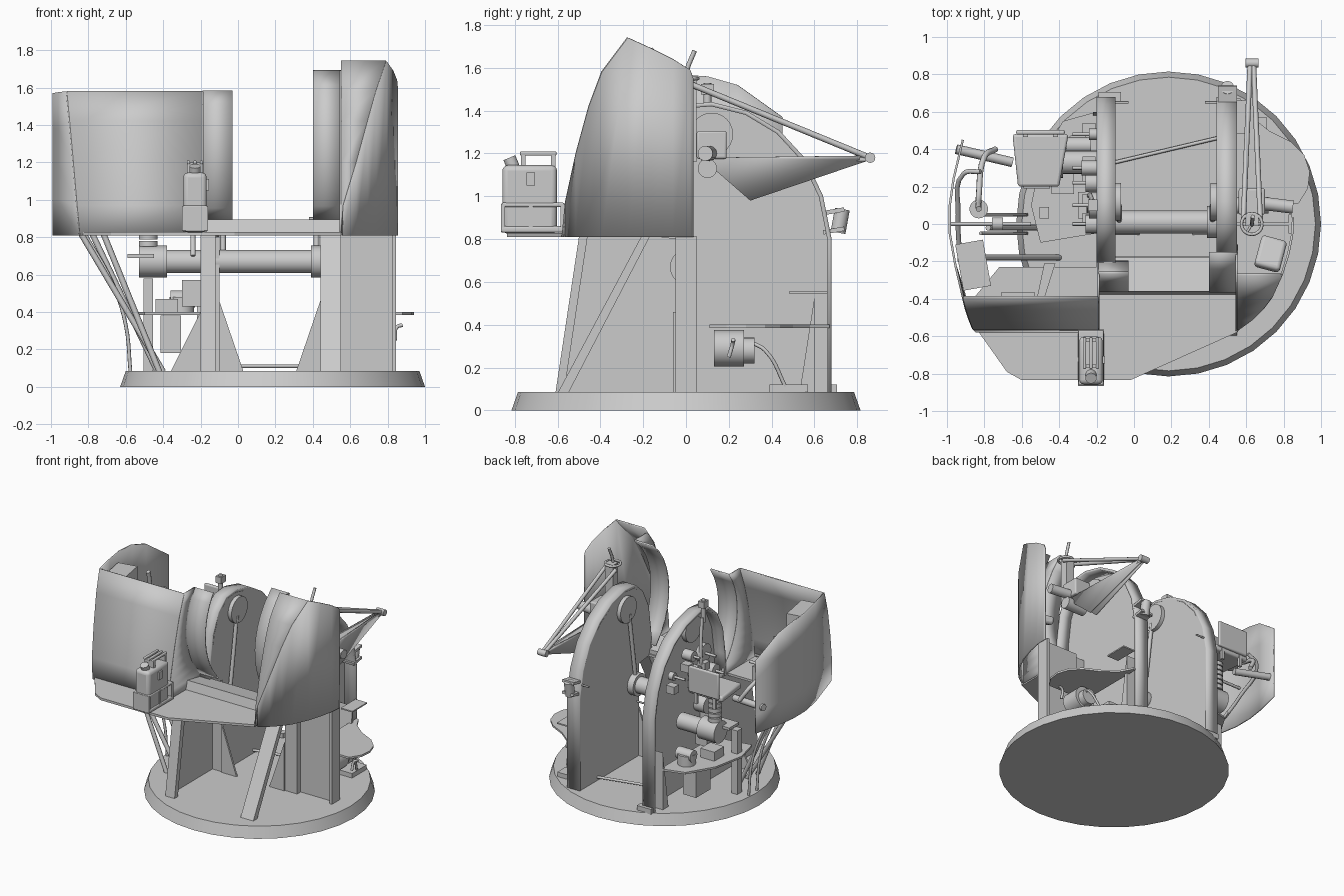
import bpy, math
from mathutils import Vector


def mesh(name, verts, faces, thick=0, smooth=False, bevel=0):
    me = bpy.data.meshes.new(name)
    me.from_pydata([tuple(v) for v in verts], [], faces)
    ob = bpy.data.objects.new(name, me)
    bpy.context.collection.objects.link(ob)
    if thick:
        m = ob.modifiers.new("thickness", 'SOLIDIFY')
        m.thickness, m.offset = thick, 0
    if bevel:
        m = ob.modifiers.new("round", 'BEVEL')
        m.width, m.segments = bevel, 3
    if smooth:
        bpy.context.view_layer.objects.active = ob
        bpy.ops.object.select_all(action='DESELECT')
        ob.select_set(True)
        bpy.ops.object.shade_smooth_by_angle()
    return ob


def box(name, c, s, rot=(0, 0, 0), bevel=0):
    v = [(x * s[0] / 2, y * s[1] / 2, z * s[2] / 2) for x in (-1, 1) for y in (-1, 1) for z in (-1, 1)]
    f = [(0, 1, 3, 2), (4, 6, 7, 5), (0, 4, 5, 1), (2, 3, 7, 6), (0, 2, 6, 4), (1, 5, 7, 3)]
    ob = mesh(name, v, f, bevel=bevel, smooth=bevel > 0)
    ob.location, ob.rotation_euler = c, [math.radians(a) for a in rot]
    return ob


def prism(name, pts, axis, a, b, bevel=0):
    """Extrude a 2D outline along x (pts = y,z), y (pts = x,z) or z (pts = x,y)."""
    def put(p, t):
        return {'x': (t, *p), 'y': (p[0], t, p[1]), 'z': (*p, t)}[axis]
    n = len(pts)
    f = [tuple(range(n))[::-1], tuple(range(n, 2 * n))]
    f += [(i, (i + 1) % n, (i + 1) % n + n, i + n) for i in range(n)]
    return mesh(name, [put(p, t) for t in (a, b) for p in pts], f, bevel=bevel, smooth=bevel > 0)


def cyl(name, p0, p1, r, r2=None, n=20):
    p0, p1 = Vector(p0), Vector(p1)
    q = (p1 - p0).to_track_quat('Z', 'Y')
    ring = [(math.cos(2 * math.pi * i / n), math.sin(2 * math.pi * i / n)) for i in range(n)]
    v = [p + q @ Vector((x * k, y * k, 0)) for p, k in ((p0, r), (p1, r2 or r)) for x, y in ring]
    f = [tuple(range(n))[::-1], tuple(range(n, 2 * n))]
    f += [(i, (i + 1) % n, (i + 1) % n + n, i + n) for i in range(n)]
    return mesh(name, v, f, smooth=True)


def pipe(name, pts, r):
    cu = bpy.data.curves.new(name, 'CURVE')
    cu.dimensions, cu.bevel_depth, cu.bevel_resolution, cu.use_fill_caps = '3D', r, 2, True
    cu.resolution_u = 5
    sp = cu.splines.new('BEZIER')
    sp.bezier_points.add(len(pts) - 1)
    for b, p in zip(sp.bezier_points, pts):
        b.co, b.handle_left_type, b.handle_right_type = p, 'AUTO', 'AUTO'
    ob = bpy.data.objects.new(name, cu)
    bpy.context.collection.objects.link(ob)
    bpy.ops.object.select_all(action='DESELECT')
    bpy.context.view_layer.objects.active = ob
    ob.select_set(True)
    bpy.ops.object.convert(target='MESH')


def sheet(name, rows, thick=0.012):
    n = len(rows[0])
    f = [(i * n + j, i * n + j + 1, (i + 1) * n + j + 1, (i + 1) * n + j)
         for i in range(len(rows) - 1) for j in range(n - 1)]
    return mesh(name, [p for r in rows for p in r], f, thick, smooth=True)


# turntable base
cyl("base_disc", (0.185, 0, 0), (0.185, 0, 0.085), 0.815, 0.785, 32)

# trunnion cheeks: plate, curved flange, gussets and trunnion hubs
edge = [(0.67, 0.08), (0.67, 0.8), (0.63, 1.0), (0.55, 1.17), (0.43, 1.3), (0.28, 1.39),
        (0.12, 1.43), (0.0, 1.42), (-0.09, 1.34), (-0.16, 1.2), (-0.19, 1.0), (-0.2, 0.82)]
for side, inner, outer in (("left", -0.1, -0.2), ("right", 0.44, 0.55)):
    d = 1 if outer > inner else -1
    prism(side + "_cheek_plate", edge + [(-0.05, 0.8), (-0.05, 0.08)], 'x', inner, inner + 0.015 * d)
    sheet(side + "_cheek_flange", [[(x, y, z) for x in (inner, outer)] for y, z in edge], 0.02)
    box(side + "_front_post", ((inner + outer) / 2, -0.03, 0.44), (0.1, 0.04, 0.72))
    cyl(side + "_trunnion_hub", (inner - 0.03 * d, 0.12, 1.29), (inner + 0.05 * d, 0.12, 1.29), 0.1, n=24)
    prism(side + "_inner_gusset", [(inner, 0.08), (inner - 0.13 * d, 0.08), (inner, 0.46)], 'y', -0.06, -0.045)
    prism(side + "_rear_gusset", [(0.53, 0.08), (0.6, 0.08), (0.6, 0.53)], 'x', inner + 0.02 * d, outer + 0.02 * d)
    pipe(side + "_tie_rod", [(inner - 0.02 * d, 0.1, 1.25), (inner - 0.02 * d, 0.02, 0.72)], 0.015)

# front legs and supporting walls
prism("right_front_leg", [(-0.6, 0.08), (-0.55, 0.08), (-0.17, 0.81), (-0.21, 0.81)], 'x', 0.44, 0.55)
prism("left_front_wall", [(-0.61, 0.08), (-0.05, 0.08), (-0.05, 0.81), (-0.5, 0.81)], 'x', -0.2, -0.185)
prism("left_front_leg", [(-0.61, 0.08), (-0.57, 0.08), (-0.46, 0.81), (-0.5, 0.81)], 'x', -0.2, -0.12)
prism("left_outer_gusset", [(-0.2, 0.08), (-0.36, 0.08), (-0.2, 0.4)], 'y', -0.3, -0.285)
box("right_cross_wall", (0.69, 0.0, 0.45), (0.3, 0.015, 0.73))
box("right_outer_post", (0.835, 0.0, 0.45), (0.02, 0.1, 0.73))
cyl("cross_tube", (-0.2, 0.01, 0.67), (0.44, 0.01, 0.67), 0.062, n=24)
cyl("tube_hub", (0.39, 0.01, 0.67), (0.45, 0.01, 0.67), 0.085)
pipe("floor_rod", [(-0.1, 0.33, 0.11), (0.45, 0.46, 0.11)], 0.01)

# platform under the shields
prism("shield_platform", [(-0.85, -0.55), (-0.68, -0.79), (-0.6, -0.835), (-0.02, -0.835), (0.55, -0.58),
                          (0.55, -0.17), (-0.2, -0.17), (-0.2, -0.23), (-0.72, -0.23), (-0.86, -0.4)], 'z', 0.81, 0.828)
prism("platform_step", [(-0.38, 0.82), (-0.18, 0.82), (-0.18, 0.86), (-0.36, 0.895)], 'x', -0.19, 0.55)

# shields: front curve profile shared by both
prof = [(-0.575, 0.81), (-0.56, 0.97), (-0.51, 1.2), (-0.45, 1.42), (-0.39, 1.58), (-0.27, 1.74)]


def front_y(z):
    for (y0, z0), (y1, z1) in zip(prof, prof[1:]):
        if z <= z1 + 1e-6:
            return y0 + (y1 - y0) * (z - z0) / (z1 - z0)


def arc_y(z):
    return 0.17 - math.sqrt(0.53 ** 2 - (z - 1.27) ** 2)


left_x = [-0.845, -0.86, -0.88, -0.9, -0.915]
right_x = [0.55, 0.56, 0.63, 0.69, 0.735, 0.79]
sheet("left_shield_front", [[(x, y, z), (-0.19, y, z)] for (y, z), x in zip(prof, left_x)])
plan = [(-0.955, -0.22, 1.575), (-0.985, -0.05, 1.57), (-0.985, 0.1, 1.56), (-0.965, 0.24, 1.52), (-0.915, 0.45, 1.37)]
sheet("left_shield_side", [[(x, y, z)] + [(px, py, 0.81 + (pz - 0.81) * i / 4) for px, py, pz in plan]
                           for i, ((y, z), x) in enumerate(zip(prof, left_x))])
sheet("right_shield_front", [[(0.55, y, z), (x + 0.002, y, z)] for (y, z), x in zip(prof, right_x)])
cols = [(x, y, z) for (y, z), x in zip(prof[1:], right_x[1:])]
cols += [(0.825, -0.16, 1.69), (0.845, -0.06, 1.64), (0.85, 0.02, 1.59), (0.85, 0.035, 1.55)]
sheet("right_shield_side", [[(x, y, 0.81) for x, y, z in cols], cols])
for side, x0, x1, top in (("left", -0.19, -0.03, 1.58), ("right", 0.55, 0.4, 1.69)):
    zs = [0.89 + (top - 0.89) * i / 10 for i in range(11)]
    sheet(side + "_inner_arc_shield", [[(x0, arc_y(z), z), (x1, arc_y(z), z)] for z in zs])
    sheet(side + "_shield_return", [[(x0, front_y(z), z), (x0, arc_y(z), z)] for z in [0.82] + zs])

# fuel can in its holder
box("can_body", (-0.23, -0.73, 0.985), (0.125, 0.255, 0.32), bevel=0.025)
box("can_holder", (-0.23, -0.715, 0.845), (0.14, 0.3, 0.03), bevel=0.01)
box("can_holder_band", (-0.23, -0.715, 0.96), (0.135, 0.295, 0.02), bevel=0.008)
for y in (-0.855, -0.725, -0.575):
    box("can_holder_strap", (-0.23, y, 0.9), (0.137, 0.02, 0.13))
for dx in (-0.035, 0, 0.035):
    box("can_handle", (-0.23 + dx, -0.69, 1.2), (0.018, 0.17, 0.02), bevel=0.006)
for y in (-0.76, -0.62):
    box("can_handle_leg", (-0.23, y, 1.165), (0.085, 0.02, 0.07))
cyl("can_cap", (-0.23, -0.8, 1.12), (-0.23, -0.825, 1.18), 0.03)
box("can_latch", (-0.165, -0.725, 1.08), (0.02, 0.04, 0.06))

# rear sight arm: two converging tubes, lower plates, handwheel
for dx in (-0.045, 0.045):
    pipe("sight_arm_tube", [(0.63 + dx, 0.03, 1.52), (0.63 + dx * 0.2, 0.86, 1.18)], 0.014)
    sheet("sight_arm_plate", [[(0.63 + dx, 0.07, 1.18), (0.63 + dx * 0.2, 0.86, 1.19)],
                              [(0.63 + dx * 0.6, 0.3, 0.98), (0.63 + dx * 0.2, 0.86, 1.17)]], 0.01)
prism("sight_arm_bottom", [(0.59, 0.07), (0.67, 0.07), (0.645, 0.85), (0.615, 0.85)], 'z', 1.165, 1.18)
cyl("sight_arm_tip", (0.595, 0.86, 1.18), (0.665, 0.86, 1.18), 0.024)
cyl("sight_arm_pivot", (0.55, 0.1, 1.13), (0.72, 0.1, 1.13), 0.045)
box("sight_arm_mount", (0.63, 0.02, 1.36), (0.07, 0.06, 0.4))
ring = [(0.63 + 0.055 * math.cos(a * math.pi / 6), 0.055 * math.sin(a * math.pi / 6), 1.55) for a in range(13)]
pipe("handwheel_rim", ring, 0.009)
for i in (0, 4, 8):
    pipe("handwheel_spoke", [(0.63, 0, 1.55), ring[i]], 0.007)
pipe("handwheel_stem", [(0.63, 0, 1.4), (0.63, 0, 1.57), (0.635, 0.04, 1.68)], 0.011)

# right-hand loader's platform and fittings
prism("right_footplate", [(0.55, 0.11), (0.88, 0.11), (0.93, 0.19), (0.94, 0.28), (0.91, 0.37), (0.84, 0.44),
                          (0.72, 0.5), (0.62, 0.58), (0.57, 0.67), (0.55, 0.67)], 'z', 0.385, 0.4)
cyl("right_motor", (0.68, 0.13, 0.29), (0.68, 0.27, 0.29), 0.085)
cyl("right_motor_end", (0.68, 0.27, 0.28), (0.68, 0.32, 0.28), 0.06)
pipe("right_motor_cable", [(0.7, 0.3, 0.32), (0.72, 0.37, 0.28), (0.7, 0.47, 0.1)], 0.009)
box("right_floor_box", (0.65, 0.48, 0.1), (0.12, 0.18, 0.04))
pipe("right_pedal", [(0.84, 0.2, 0.25), (0.85, 0.22, 0.32), (0.88, 0.22, 0.33)], 0.01)
box("right_gear_box", (0.63, 0.12, 1.24), (0.14, 0.14, 0.13), bevel=0.01)
cyl("right_drive", (0.69, 0.11, 1.2), (0.85, 0.09, 1.2), 0.035)
box("right_shield_pad", (0.73, -0.16, 1.1), (0.14, 0.18, 0.06), (-25, 0, -15), 0.02)
box("right_rail", (0.6, 0.57, 0.55), (0.1, 0.18, 0.01))

# rear bracket, lamp and sights on the cheeks
pipe("left_bracket_pin", [(-0.12, 0.65, 0.9), (-0.03, 0.65, 0.9)], 0.007)
pipe("right_bracket_pin", [(0.38, 0.65, 0.9), (0.55, 0.65, 0.9)], 0.007)
cyl("rear_lamp", (0.5, 0.71, 0.83), (0.5, 0.73, 0.94), 0.035)
for z in (0.84, 0.93):
    box("lamp_clamp", (0.5, 0.69, z), (0.1, 0.1, 0.02), (10, 0, 0))
box("left_sight_head", (-0.22, 0.1, 1.5), (0.05, 0.06, 0.05))
cyl("left_sight_post", (-0.22, 0.1, 1.36), (-0.22, 0.1, 1.53), 0.018)

# left gunner's seat on its bearing arm
seat = [(-0.65, 0.48), (-0.62, 0.2), (-0.4, 0.2), (-0.35, 0.48)]
prism("left_seat", seat, 'z', 0.985, 1.03, bevel=0.015)
box("left_seat_back", (-0.5, 0.49, 1.11), (0.26, 0.025, 0.2), bevel=0.01)
for x in (-0.58, -0.42):
    box("seat_back_bar", (x, 0.475, 1.0), (0.025, 0.02, 0.16))
cyl("seat_bearing", (-0.53, 0.33, 0.67), (-0.38, 0.33, 0.67), 0.085)
cyl("seat_arm", (-0.38, 0.33, 0.67), (-0.19, 0.33, 0.67), 0.062)
for i in range(6):
    cyl("seat_spring", (-0.48, 0.33, 0.75 + 0.038 * i), (-0.48, 0.33, 0.78 + 0.038 * i), 0.05)

# left footplate, equipment boxes and struts
prism("left_footplate", [(-0.2, 0.6), (-0.2, -0.05), (-0.5, -0.1), (-0.55, 0.1), (-0.5, 0.35), (-0.38, 0.55)], 'z', 0.385, 0.4)
box("left_lower_box", (-0.36, 0.38, 0.28), (0.11, 0.18, 0.2))
box("left_upper_box", (-0.25, 0.1, 0.5), (0.1, 0.14, 0.14))
box("left_case", (-0.38, 0.22, 0.43), (0.12, 0.12, 0.08))
cyl("left_pump", (-0.3, 0.42, 0.4), (-0.3, 0.42, 0.48), 0.065)
cyl("left_pump_cap", (-0.36, 0.42, 0.47), (-0.23, 0.42, 0.47), 0.045)
box("left_floor_step", (-0.13, 0.68, 0.1), (0.12, 0.05, 0.04))
box("left_post", (-0.48, 0.06, 0.33), (0.05, 0.06, 0.5))
for x0, x1, y in ((-0.4, -0.84, -0.18), (-0.42, -0.72, -0.28), (-0.43, -0.78, -0.02)):
    pipe("left_shield_strut", [(x0, y, 0.08), (x1, y, 0.82)], 0.016)
for y in (-0.05, 0.05):
    pipe("left_cable", [(-0.82, y, 0.82), (-0.67, y, 0.55), (-0.6, y, 0.33), (-0.575, y, 0.08)], 0.01)

# aiming gear beside the left cheek
for i, (y, z, r) in enumerate(((0.1, 1.12, 0.07), (0.22, 1.02, 0.05), (0.3, 1.18, 0.04), (0.48, 1.08, 0.03), (0.0, 0.95, 0.05))):
    cyl("aiming_gear", (-0.2, y, z), (-0.24 - 0.02 * (i % 3), y, z), r)
    box("aiming_gear_case", (-0.24, y + 0.03, z - 0.08), (0.07, 0.06, 0.06))
    pipe("aiming_shaft", [(-0.33, y, z), (-0.2, y, z)], 0.01)
pipe("aiming_linkage", [(-0.24, 0.0, 0.7), (-0.24, 0.15, 1.05), (-0.22, 0.12, 1.4)], 0.013)
box("aiming_table", (-0.52, 0.25, 0.7), (0.14, 0.12, 0.02))

# fittings inside the left shield
box("shield_box", (-0.86, -0.22, 1.46), (0.15, 0.25, 0.1), (0, 0, 10))
pipe("shoulder_bar", [(-0.74, 0.4, 1.0), (-0.8, 0.36, 1.1), (-0.83, 0.15, 1.2), (-0.83, 0.08, 1.4)], 0.016)
pipe("shield_brace", [(-0.95, 0.4, 1.0), (-0.65, 0.33, 0.97)], 0.026)
cyl("shield_dial", (-0.83, 0.08, 1.18), (-0.83, 0.08, 1.24), 0.05)
pipe("shield_rod", [(-0.98, 0.0, 1.1), (-0.55, 0.0, 1.1)], 0.011)
cyl("shield_rod_knob", (-0.76, 0.0, 1.1), (-0.7, 0.0, 1.1), 0.035)
pipe("shield_curved_bar", [(-0.93, -0.2, 0.85), (-0.94, 0.05, 1.0), (-0.91, 0.27, 1.15), (-0.82, 0.28, 1.2)], 0.013)
prism("platform_stay", [(-0.52, -0.4), (-0.48, -0.4), (-0.42, -0.21), (-0.48, -0.21)], 'z', 0.83, 0.95)
box("platform_block", (-0.62, -0.39, 0.86), (0.18, 0.05, 0.06))
